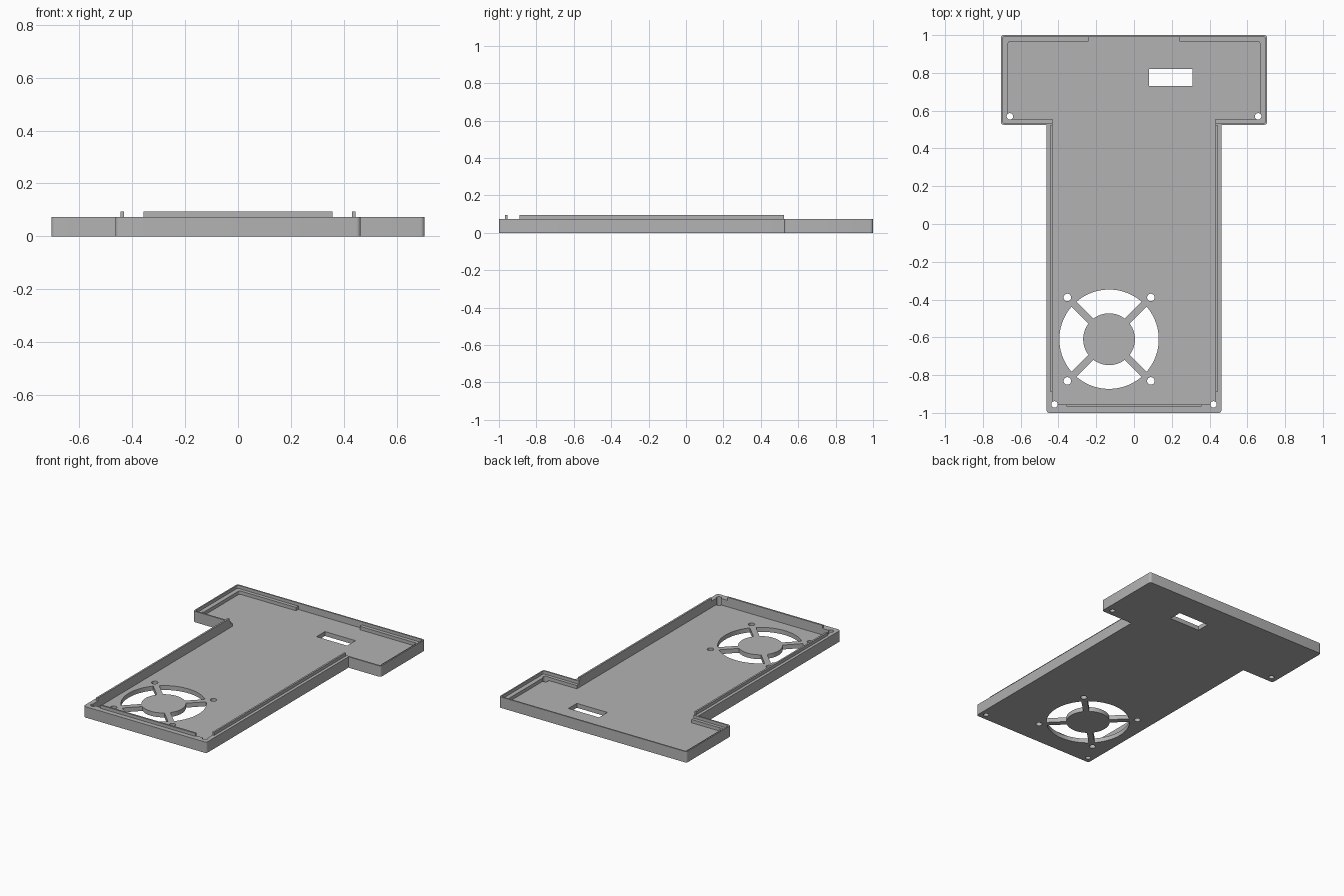
import bpy
import bmesh
from math import sin, cos, asin, pi, radians

cube = bpy.data.objects.get("Cube")
if cube:
    bpy.data.objects.remove(cube, do_unlink=True)

grey = bpy.data.materials.new("plain grey")
grey.use_nodes = True
COLOUR = (0.45, 0.45, 0.45, 1)
grey.diffuse_color = COLOUR
grey.node_tree.nodes["Principled BSDF"].inputs["Base Color"].default_value = COLOUR

WALL_TOP, LEDGE, FLOOR, LIP_TOP = 0.074, 0.053, 0.03, 0.095
LOW, HIGH = -0.05, 0.2      # cutters reach past the part


def prism(name, points, z0, z1, radius=0):
    """Upright prism over a 2D outline, with rounded convex corners."""
    bm = bmesh.new()
    base = bm.faces.new([bm.verts.new((x, y, z0)) for x, y in points])
    top = bmesh.ops.extrude_face_region(bm, geom=[base])["geom"]
    for v in top:
        if isinstance(v, bmesh.types.BMVert):
            v.co.z = z1
    bmesh.ops.recalc_face_normals(bm, faces=bm.faces)
    if radius:
        corners = [e for e in bm.edges if e.is_convex
                   and abs(e.verts[0].co.z - e.verts[1].co.z) > 1e-4]
        bmesh.ops.bevel(bm, geom=corners, offset=radius, segments=5,
                        profile=0.5, affect='EDGES')
    mesh = bpy.data.meshes.new(name)
    bm.to_mesh(mesh)
    bm.free()
    mesh.materials.append(grey)
    ob = bpy.data.objects.new(name, mesh)
    bpy.context.collection.objects.link(ob)
    return ob


def rect(x0, x1, y0, y1):
    return [(x0, y0), (x1, y0), (x1, y1), (x0, y1)]


def circle(x, y, r, n=32):
    return [(x + r * cos(2 * pi * i / n), y + r * sin(2 * pi * i / n)) for i in range(n)]


def tee(stem, head, bottom, shoulder, top):
    right = [(stem, bottom), (stem, shoulder), (head, shoulder), (head, top)]
    return right + [(-x, y) for x, y in reversed(right)]


def fan_opening(cx, cy, inner, outer, half_spoke, middle, n=24):
    """One quarter of the ring between hub and rim, clear of the spokes."""
    pts = []
    for r, way in ((outer, 1), (inner, -1)):
        half = pi / 4 - asin(half_spoke / r)
        for i in range(n + 1):
            a = middle + way * half * (2 * i / n - 1)
            pts.append((cx + r * cos(a), cy + r * sin(a)))
    return pts


# Tray body
tray = prism("tray", tee(0.463, 0.705, -1, 0.525, 1), 0, WALL_TOP, 0.016)

# Hollow interior, recessed ledge in the head and the gap in the rear ledge
cutters = [
    prism("cavity", tee(0.431, 0.666, -0.955, 0.557, 0.966), FLOOR, HIGH, 0.01),
    prism("ledge_recess", rect(-0.696, 0.696, 0.535, 0.99), LEDGE, HIGH, 0.01),
    prism("rear_gap", rect(-0.24, 0.24, 0.9, 0.99), FLOOR, HIGH),
    prism("window", rect(0.08, 0.31, 0.73, 0.82), LOW, HIGH),
]

# Corner screw holes
for side in (-1, 1):
    for x, y in ((0.657, 0.57), (0.421, -0.955)):
        cutters.append(prism("screw_hole", circle(side * x, y, 0.017), LOW, HIGH))

# Fan grille with four spokes and four mounting holes
FX, FY = -0.132, -0.61
for k in range(4):
    cutters.append(prism("fan_opening",
                         fan_opening(FX, FY, 0.137, 0.263, 0.019, k * pi / 2), LOW, HIGH))
for sx in (-1, 1):
    for sy in (-1, 1):
        cutters.append(prism("fan_screw_hole",
                             circle(FX + sx * 0.221, FY + sy * 0.221, 0.02), LOW, HIGH))

for c in cutters:
    c.hide_render = True
    mod = tray.modifiers.new(c.name, 'BOOLEAN')
    mod.operation = 'DIFFERENCE'
    mod.solver = 'EXACT'
    mod.object = c

# Bake the cuts and discard the cutters
graph = bpy.context.evaluated_depsgraph_get()
baked = bpy.data.meshes.new_from_object(tray.evaluated_get(graph))
tray.modifiers.clear()
tray.data = baked
baked.name = "tray"
for c in cutters:
    bpy.data.objects.remove(c, do_unlink=True)

# Raised locating lips on the stem walls
prism("right_lip", rect(-0.443, -0.431, -0.89, 0.525), WALL_TOP, LIP_TOP)
prism("left_lip", rect(0.431, 0.443, -0.89, 0.525), WALL_TOP, LIP_TOP)
prism("front_lip", rect(-0.357, 0.357, -0.967, -0.955), WALL_TOP, LIP_TOP)

# Smooth the round holes and corners, keep the edges crisp
bpy.ops.object.select_all(action='DESELECT')
tray.select_set(True)
bpy.context.view_layer.objects.active = tray
bpy.ops.object.shade_smooth_by_angle(angle=radians(30))
